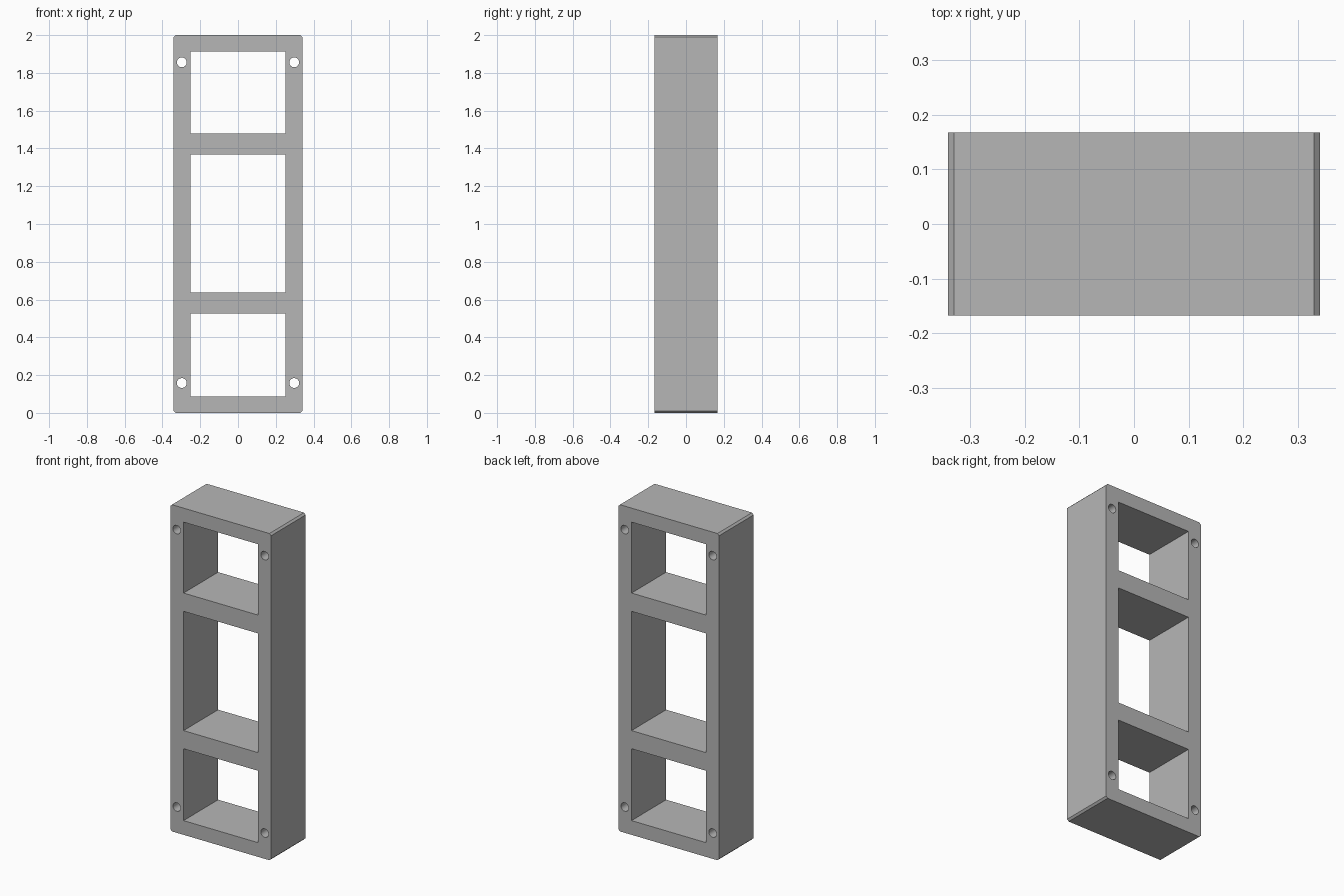
import bpy, bmesh
from math import cos, sin, pi, radians

if "Cube" in bpy.data.objects:
    bpy.data.objects.remove(bpy.data.objects["Cube"], do_unlink=True)

HALF_W, HEIGHT, DEPTH, CHAMFER = 0.341, 2.0, 0.335, 0.011
WINDOW_HALF_W = 0.2515
WINDOWS = [(0.087, 0.527), (0.638, 1.368), (1.48, 1.914)]
HOLE_X, HOLE_Z, HOLE_R = 0.2975, (0.158, 1.856), 0.026

grey = bpy.data.materials.new("plain grey")
grey.use_nodes = True
grey.diffuse_color = (0.47, 0.47, 0.47, 1)
grey.node_tree.nodes["Principled BSDF"].inputs["Base Color"].default_value = grey.diffuse_color

# Flat profile: every closed outline inside the first one becomes an opening
profile = bpy.data.curves.new("frame_profile", "CURVE")
profile.dimensions = "2D"
profile.fill_mode = "BOTH"
profile.extrude = DEPTH / 2


def outline(points):
    spline = profile.splines.new("POLY")
    spline.points.add(len(points) - 1)
    for point, (x, z) in zip(spline.points, points):
        point.co = (x, z, 0, 1)
    spline.use_cyclic_u = True


# Outer edge with chamfered corners
w, h, c = HALF_W, HEIGHT, CHAMFER
outline([(c - w, 0), (w - c, 0), (w, c), (w, h - c),
         (w - c, h), (c - w, h), (-w, h - c), (-w, c)])

# Three windows
for low, high in WINDOWS:
    s = WINDOW_HALF_W
    outline([(-s, low), (s, low), (s, high), (-s, high)])

# Four screw holes
for side in (-1, 1):
    for z in HOLE_Z:
        outline([(side * HOLE_X + HOLE_R * cos(2 * pi * i / 32),
                  z + HOLE_R * sin(2 * pi * i / 32)) for i in range(32)])

# Stand the extruded profile upright and turn it into a mesh
frame = bpy.data.objects.new("frame", profile)
bpy.context.collection.objects.link(frame)
frame.rotation_euler.x = radians(90)
bpy.ops.object.select_all(action="DESELECT")
frame.select_set(True)
bpy.context.view_layer.objects.active = frame
bpy.ops.object.convert(target="MESH")
bpy.ops.object.transform_apply(location=False, rotation=True, scale=False)

# Weld the faces to the walls
frame = bpy.context.object
bm = bmesh.new()
bm.from_mesh(frame.data)
bmesh.ops.remove_doubles(bm, verts=bm.verts, dist=0.0001)
bmesh.ops.recalc_face_normals(bm, faces=bm.faces)
bm.to_mesh(frame.data)
bm.free()

frame.data.materials.clear()
frame.data.materials.append(grey)
bpy.ops.object.shade_smooth_by_angle(angle=radians(30))
